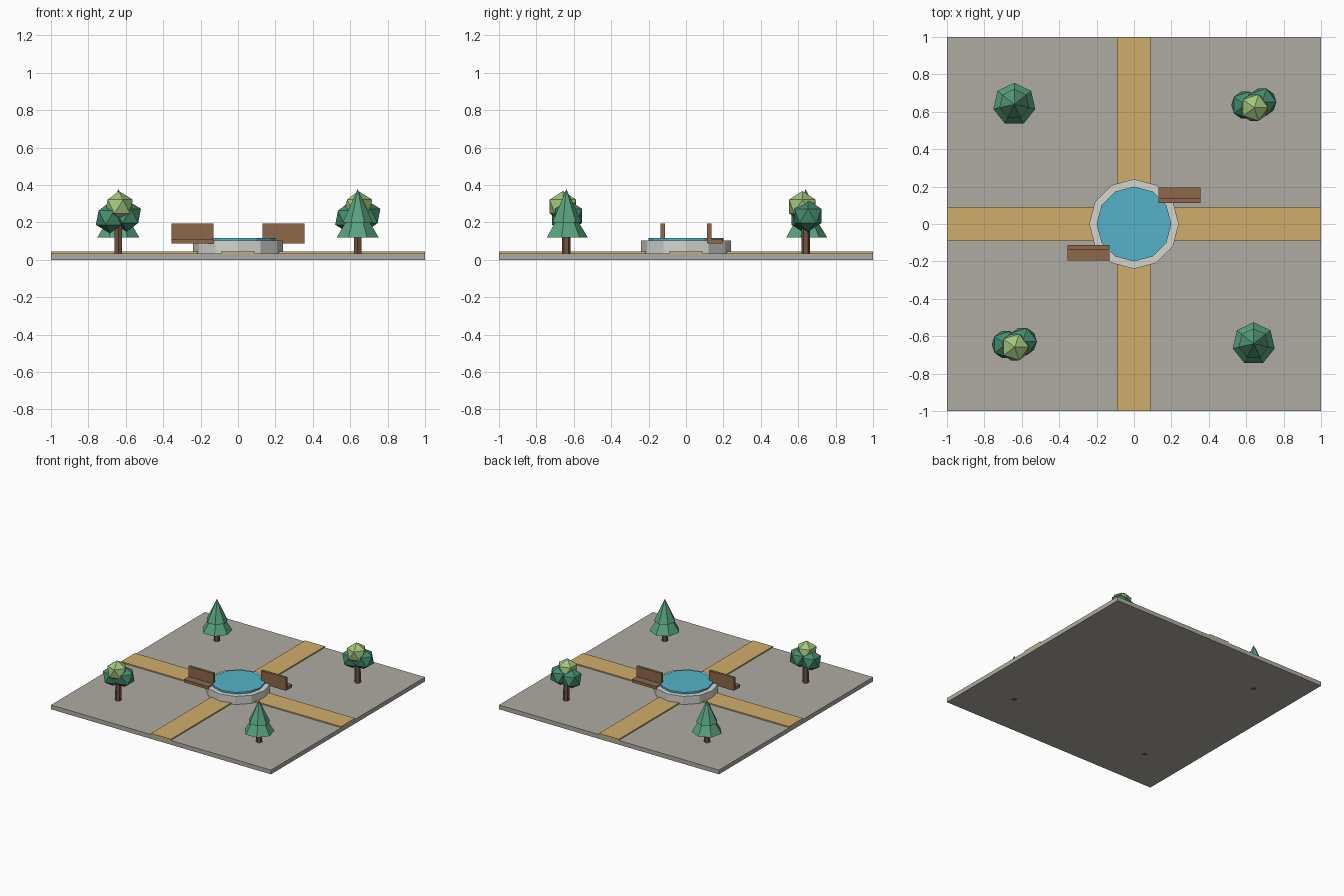
import bpy
from mathutils import Vector

if "Cube" in bpy.data.objects:
    bpy.data.objects.remove(bpy.data.objects["Cube"])


def material(name, rgb):
    m = bpy.data.materials.new(name)
    m.diffuse_color = (*rgb, 1)
    m.use_nodes = True
    m.node_tree.nodes["Principled BSDF"].inputs["Base Color"].default_value = m.diffuse_color
    return m


STONE = material("paving", (0.43, 0.41, 0.36))
RIM = material("pale_stone", (0.66, 0.66, 0.62))
SAND = material("sand", (0.62, 0.42, 0.15))
WATER = material("water", (0.09, 0.45, 0.58))
WOOD = material("wood", (0.27, 0.14, 0.07))
BARK = material("bark", (0.17, 0.09, 0.05))
DARK = material("dark_leaf", (0.06, 0.27, 0.16))
PINE = material("pine_leaf", (0.10, 0.36, 0.21))
LIGHT = material("light_leaf", (0.36, 0.56, 0.21))


def finish(name, mat):
    ob = bpy.context.object
    ob.name = name
    ob.data.materials.append(mat)
    return ob


def box(name, lo, hi, mat):
    lo, hi = Vector(lo), Vector(hi)
    bpy.ops.mesh.primitive_cube_add(size=1, location=(lo + hi) / 2)
    ob = finish(name, mat)
    ob.scale = hi - lo
    return ob


def cone(name, x, y, z0, z1, r0, r1, sides, mat):
    bpy.ops.mesh.primitive_cone_add(vertices=sides, radius1=r0, radius2=r1,
                                    depth=z1 - z0, location=(x, y, (z0 + z1) / 2))
    return finish(name, mat)


def blob(name, loc, r, mat):
    bpy.ops.mesh.primitive_ico_sphere_add(subdivisions=1, radius=r, location=loc)
    return finish(name, mat)


# Ground slab and crossing paths
box("ground", (-1, -1, 0), (1, 1, 0.035), STONE)
box("path_across", (-1, -0.09, 0.02), (1, 0.09, 0.045), SAND)
box("path_along", (-0.09, -1, 0.02), (0.09, 1, 0.0452), SAND)

# Twelve-sided fountain
cone("fountain_rim", 0, 0, 0.03, 0.102, 0.24, 0.24, 12, RIM)
cone("fountain_water", 0, 0, 0.06, 0.116, 0.2, 0.2, 12, WATER)


# Benches, the second one turned half a circle
def bench(s):
    def part(name, x0, x1, y0, y1, z0, z1):
        xs, ys = sorted((s * x0, s * x1)), sorted((s * y0, s * y1))
        box(name, (xs[0], ys[0], z0), (xs[1], ys[1], z1), WOOD)
    part("bench_seat", 0.13, 0.355, 0.117, 0.196, 0.087, 0.111)
    part("bench_back", 0.13, 0.355, 0.113, 0.135, 0.09, 0.195)


# Trees on the corners
def pine(x, y):
    cone("pine_trunk", x, y, 0, 0.16, 0.024, 0.022, 6, BARK)
    cone("pine_skirt", x, y, 0.12, 0.31, 0.115, 0, 7, PINE)
    cone("pine_top", x, y, 0.2, 0.378, 0.082, 0, 7, PINE)


def round_tree(x, y):
    cone("tree_trunk", x, y, 0, 0.2, 0.024, 0.022, 6, BARK)
    blob("left_foliage", (x - 0.045, y - 0.004, 0.225), 0.084, DARK)
    blob("right_foliage", (x + 0.045, y + 0.012, 0.235), 0.085, DARK)
    blob("top_foliage", (x + 0.003, y - 0.018, 0.285), 0.083, LIGHT)


for s in (1, -1):
    bench(s)
    pine(0.64 * s, -0.64 * s)
    round_tree(0.64 * s, 0.64 * s)
